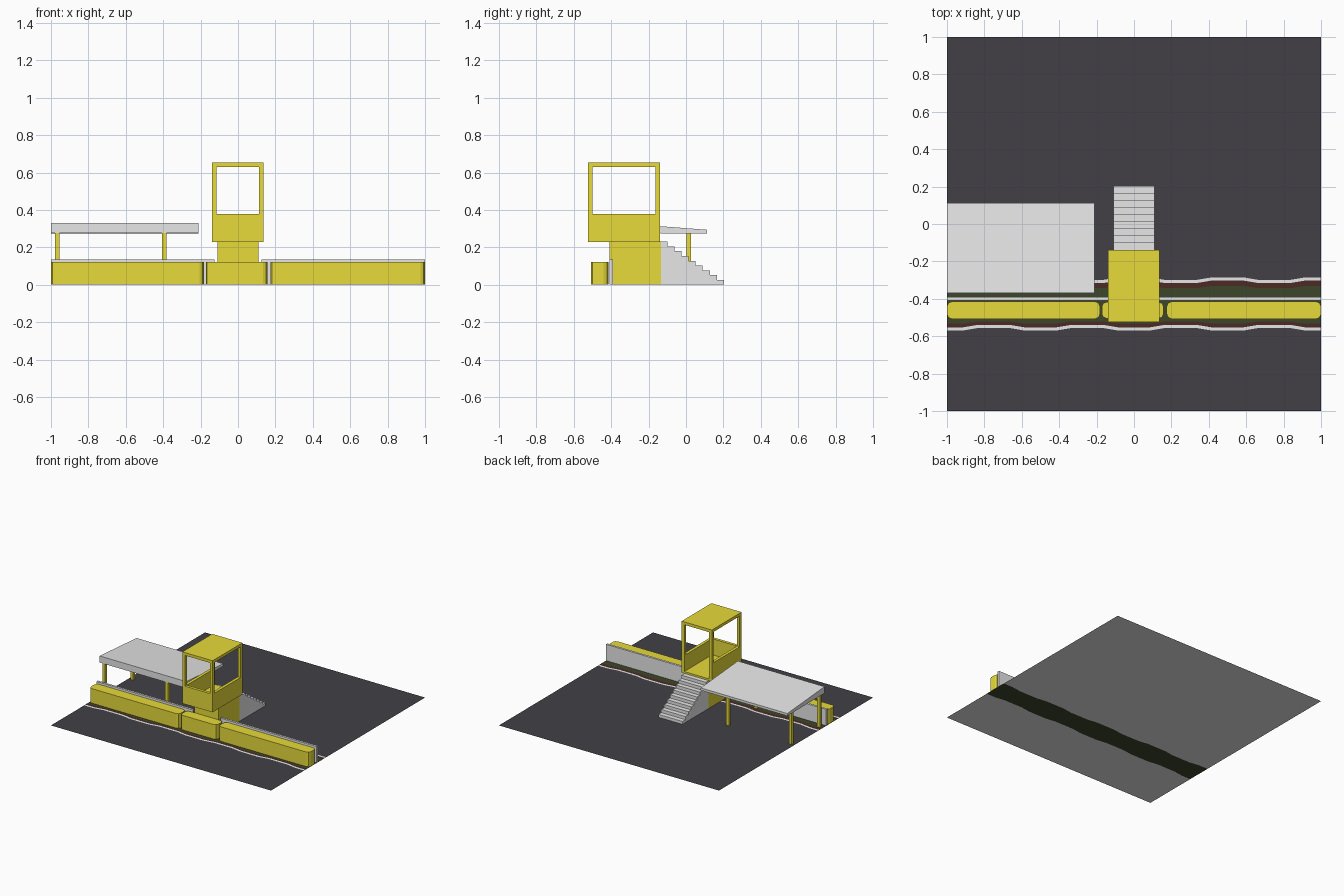
import bpy, bmesh, math

if "Cube" in bpy.data.objects:
    bpy.data.objects.remove(bpy.data.objects["Cube"])


def material(name, rgb):
    m = bpy.data.materials.new(name)
    m.diffuse_color = (*rgb, 1)
    m.use_nodes = True
    m.node_tree.nodes["Principled BSDF"].inputs["Base Color"].default_value = m.diffuse_color
    return m


YELLOW = material("yellow_paint", (0.81, 0.72, 0.042))
CONCRETE = material("light_concrete", (0.8, 0.8, 0.8))
ASPHALT = material("dark_asphalt", (0.054, 0.051, 0.059))
GRASS = material("dark_grass", (0.048, 0.062, 0.023))
SOIL = material("brown_soil", (0.07, 0.023, 0.018))


def finish(name, bm, mat):
    me = bpy.data.meshes.new(name)
    bm.to_mesh(me)
    bm.free()
    me.materials.append(mat)
    ob = bpy.data.objects.new(name, me)
    bpy.context.collection.objects.link(ob)
    return ob


def sheet(name, pts, mat):
    bm = bmesh.new()
    bm.faces.new([bm.verts.new(p) for p in pts])
    return finish(name, bm, mat)


def extrude(name, pts, direction, mat):
    """Extrude a closed planar outline along a vector."""
    bm = bmesh.new()
    face = bm.faces.new([bm.verts.new(p) for p in pts])
    res = bmesh.ops.extrude_face_region(bm, geom=[face], use_keep_orig=True)
    verts = [g for g in res["geom"] if isinstance(g, bmesh.types.BMVert)]
    bmesh.ops.translate(bm, verts=verts, vec=direction)
    bmesh.ops.recalc_face_normals(bm, faces=bm.faces)
    return finish(name, bm, mat)


def box(name, x0, x1, y0, y1, z0, z1, mat, radius=0):
    pts = [(x0, y0, z0), (x1, y0, z0), (x1, y1, z0), (x0, y1, z0)]
    if radius:  # rounded plan corners, two facets each
        pts = []
        for i, (cx, cy) in enumerate([(x1 - radius, y1 - radius), (x0 + radius, y1 - radius),
                                      (x0 + radius, y0 + radius), (x1 - radius, y0 + radius)]):
            for k in range(3):
                a = math.radians(90 * i + 45 * k)
                pts.append((cx + radius * math.cos(a), cy + radius * math.sin(a), z0))
    return extrude(name, pts, (0, 0, z1 - z0), mat)


# Ground: asphalt sheet over a pale base sheet
for name, z, mat in (("ground_base", 0.0002, CONCRETE), ("ground", 0.0006, ASPHALT)):
    sheet(name, [(-1, -1, z), (1, -1, z), (1, 1, z), (-1, 1, z)], mat)


# Planted verge: stacked sheets with irregular edges
def verge(name, y0, y1, z, amp, mat):
    n = 48
    xs = [-1 + 2 * i / n for i in range(n + 1)]

    def wave(x):
        return amp * max(-1, min(1, 2 * math.cos(4 * math.pi * x)))
    low = [(x, y0 - wave(x), z) for x in xs]
    high = [(x, y1 + wave(x), z) for x in reversed(xs)]
    sheet(name, low + high, mat)


verge("verge_kerb", -0.563, -0.292, 0.001, 0.007, CONCRETE)
verge("verge_soil", -0.546, -0.309, 0.0014, 0.007, SOIL)
verge("verge_grass", -0.527, -0.337, 0.0018, 0.006, GRASS)
verge("verge_underside", -0.527, -0.337, 0, 0.006, GRASS)

# Yellow barriers and the concrete wall behind them
box("barrier_left", -1, -0.182, -0.507, -0.415, 0.0025, 0.122, YELLOW, 0.025)
box("barrier_middle", -0.172, 0.158, -0.505, -0.417, 0.0025, 0.122, YELLOW, 0.025)
box("barrier_right", 0.175, 1, -0.507, -0.415, 0.0025, 0.122, YELLOW, 0.025)
for side, a, b in (("left", -1, -0.125), ("right", 0.125, 1)):
    box("wall_" + side, a, b, -0.408, -0.39, 0.0025, 0.136, CONCRETE)

# Booth base
box("booth_base", -0.11, 0.11, -0.41, -0.135, 0.0025, 0.231, YELLOW)

# Booth cabin: floor, roof, corner posts, low walls on three sides, open back
X0, X1, Y0, Y1, T = -0.138, 0.136, -0.524, -0.138, 0.024
box("booth_floor", X0, X1, Y0, Y1, 0.23, 0.246, YELLOW)
box("booth_roof", X0, X1, Y0, Y1, 0.63, 0.654, YELLOW)
for nx, a in (("left", X0), ("right", X1 - T)):
    for ny, b in (("front", Y0), ("back", Y1 - T)):
        box(f"booth_post_{ny}_{nx}", a, a + T, b, b + T, 0.246, 0.63, YELLOW)
    box("booth_side_" + nx, a, a + T, Y0 + T, Y1 - T, 0.246, 0.378, YELLOW)
box("booth_front", X0 + T, X1 - T, Y0, Y0 + T, 0.246, 0.378, YELLOW)

# Stairs as one stepped profile
N, top, ys, ye = 9, 0.231, -0.138, 0.203
run = (ye - ys) / N
profile = [(-0.11, ys, 0.002), (-0.11, ys, top)]
for i in range(N):
    z = top * (N - i) / N
    if i:
        profile.append((-0.11, ys + run * i, z))
    profile.append((-0.11, ys + run * (i + 1), z))
profile.append((-0.11, ye, 0.002))
extrude("stairs", profile, (0.22, 0, 0), CONCRETE)

# Canopy wedge on four posts
extrude("canopy_roof", [(-1, -0.37, 0.277), (-1, 0.112, 0.274), (-1, 0.112, 0.294), (-1, -0.37, 0.331)],
        (0.788, 0, 0), CONCRETE)
for nx, x in (("left", -0.967), ("right", -0.395)):
    for ny, y in (("front", -0.35), ("back", 0.014)):
        box(f"canopy_post_{ny}_{nx}", x - .0125, x + .0125, y - .0125, y + .0125, 0.002, 0.28, YELLOW)
